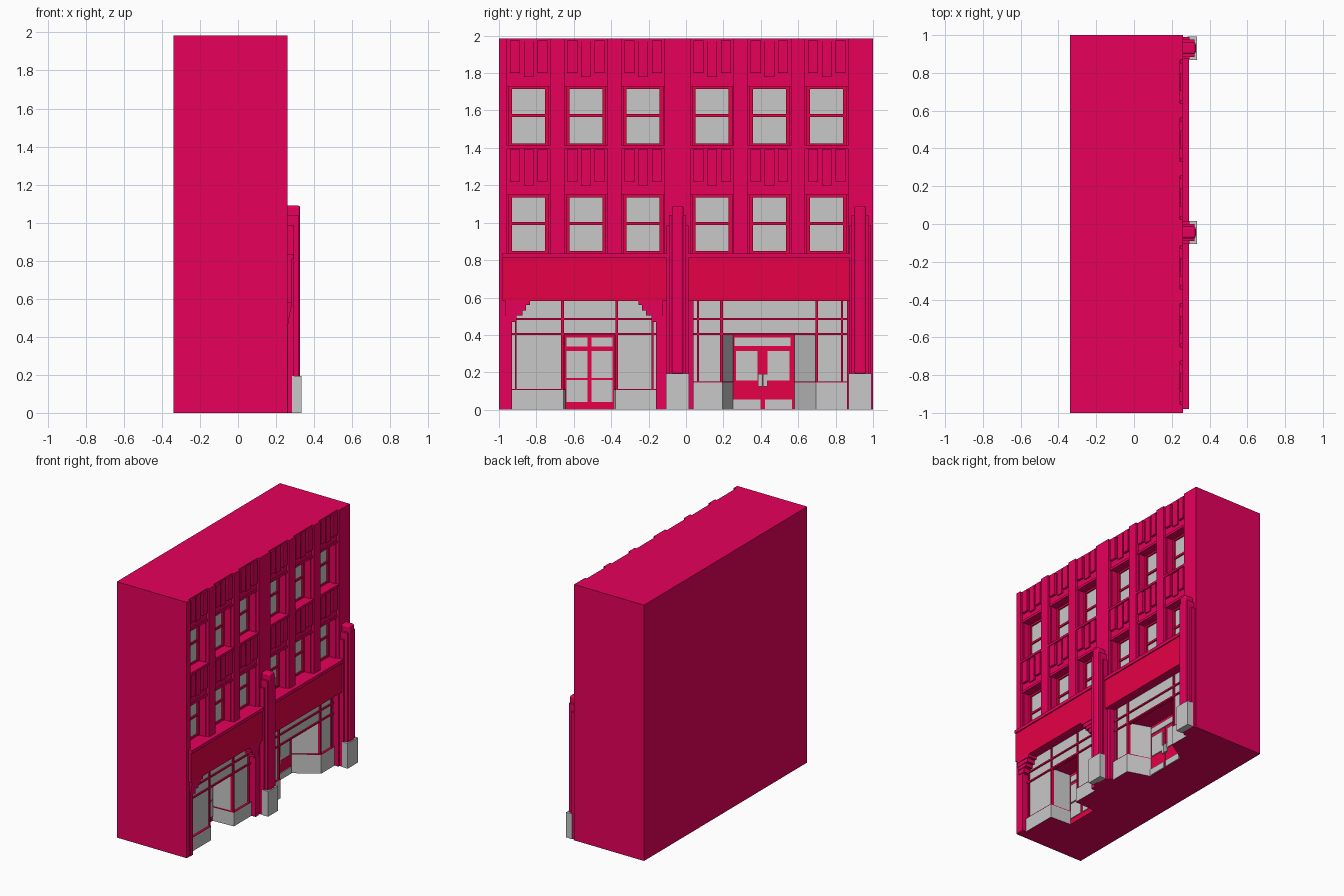
import bpy, bmesh

cube = bpy.data.objects.get("Cube")
if cube:
    bpy.data.objects.remove(cube, do_unlink=True)


def material(name, rgb):
    m = bpy.data.materials.new(name)
    m.use_nodes = True
    m.diffuse_color = (*rgb, 1)
    m.node_tree.nodes["Principled BSDF"].inputs["Base Color"].default_value = (*rgb, 1)
    return m


WALL = material("crimson_wall", (0.8, 0, 0.105))
RED = material("red_trim", (0.8, 0, 0.063))
GREY = material("grey_glass_and_stone", (0.58, 0.58, 0.58))


def prism(name, plan, z0, z1, mat, under=None):
    """Upright prism over a plan polygon; the underside may differ in colour."""
    bm = bmesh.new()
    base = bm.faces.new([bm.verts.new((x, y, z0)) for x, y in plan])
    top = bmesh.ops.extrude_face_region(bm, geom=[base], use_keep_orig=True)["geom"]
    for v in top:
        if isinstance(v, bmesh.types.BMVert):
            v.co.z = z1
    bmesh.ops.recalc_face_normals(bm, faces=bm.faces)
    mesh = bpy.data.meshes.new(name)
    mesh.materials.append(mat)
    if under:
        mesh.materials.append(under)
        for f in bm.faces:
            f.material_index = int(f.normal.z < -0.5)
    bm.to_mesh(mesh)
    bm.free()
    obj = bpy.data.objects.new(name, mesh)
    bpy.context.collection.objects.link(obj)
    return obj


def box(name, x, y, z, mat):
    plan = [(x[0], y[0]), (x[1], y[0]), (x[1], y[1]), (x[0], y[1])]
    return prism(name, plan, z[0], z[1], mat)


FRONT = 0.26   # pier face
CORE = 0.165   # wall behind the upper windows
SHOP = 0.2     # wall behind the shop glazing
DOOR = 0.04    # back of the entrance recesses
TOP = 1.985

# Main mass, with the shop fronts hollowed out below the upper wall
box("building_body", (-0.34, DOOR), (-1, 1), (0, TOP), WALL)
box("upper_wall", (DOOR, CORE), (-1, 1), (0.41, TOP), WALL)

# Street-level piers and the header behind the sign bands
for y in ((-1, -0.935), (-0.155, 0.04), (0.86, 1)):
    box("street_pier", (DOOR, FRONT), y, (0, 0.585), WALL)
box("header_wall", (CORE, FRONT), (-1, 1), (0.58, 0.835), WALL)

# Window bays
bays = [block + step * 0.306 for block in (-0.535, 0.446) for step in (-1, 0, 1)]
HALF = 0.115

# Upper piers fill the gaps between bays
edges = [-1] + [b + s * HALF for b in bays for s in (-1, 1)] + [1]
for y0, y1 in zip(edges[::2], edges[1::2]):
    box("upper_pier", (CORE, FRONT), (y0, y1), (0.835, TOP), WALL)


def window(y, z0, z1):
    zs = (z0, z1)
    box("window_glass", (CORE, CORE + 0.006), (y - 0.1, y + 0.1), zs, GREY)
    for s in (-1, 1):
        a, b, c = y + s * 0.088, y + s * 0.105, y + s * HALF
        box("window_stile", (CORE, CORE + 0.02), sorted((a, b)), zs, RED)
        box("window_jamb", (CORE, 0.235), sorted((b, c)), zs, WALL)
    for z in (z0 + 0.006, (z0 + z1) / 2, z1 - 0.012):
        box("window_rail", (CORE, CORE + 0.016), (y - 0.09, y + 0.09), (z - 0.008, z + 0.008), RED)
    box("window_lintel", (CORE, 0.245), (y - HALF, y + HALF), (z1 - 0.006, z1 + 0.012), WALL)


def spandrel(y, z0, z1):
    box("spandrel_panel", (CORE, 0.238), (y - HALF, y + HALF), (z0, z1), WALL)
    for s in (-1, 1):
        c = y + s * 0.073
        box("side_fin", (0.23, 0.256), (c - 0.027, c + 0.027), (z0 + 0.055, z1 - 0.01), WALL)
    box("middle_fin", (0.23, 0.248), (y - 0.026, y + 0.026), (z0 + 0.035, z1 - 0.01), WALL)


for y in bays:
    window(y, 0.835, 1.155)
    spandrel(y, 1.165, 1.4)
    box("window_sill", (CORE, 0.257), (y - HALF, y + HALF), (1.395, 1.412), WALL)
    window(y, 1.41, 1.735)
    spandrel(y, 1.745, TOP)
    box("cornice_strip", (CORE, 0.244), (y - HALF, y + HALF), (TOP - 0.015, TOP), WALL)

# Sign bands: painted face plate on a wall-coloured box, with a ledge above
for y in ((-0.98, -0.095), (0.005, 0.877)):
    box("sign_band", (FRONT, 0.28), y, (0.58, 0.81), WALL)
    box("sign_face", (0.28, 0.283), y, (0.58, 0.81), RED)
    box("sign_ledge", (FRONT, 0.292), y, (0.81, 0.835), WALL)

# Stepped pilasters with stone bases and rounded heads
for y in (-0.045, 0.931):
    box("pilaster_base", (0.283, 0.333), (y - 0.062, y + 0.062), (0, 0.195), GREY)
    box("pilaster_shoulder", (0.25, 0.295), (y - 0.058, y + 0.058), (0, 0.985), WALL)
    box("pilaster_shaft", (0.25, 0.319), (y - 0.046, y + 0.046), (0.19, 1.04), WALL)
    core = box("pilaster_core", (0.25, 0.327), (y - 0.031, y + 0.031), (0.19, 1.09), WALL)
    bevel = core.modifiers.new("rounded_head", "BEVEL")
    bevel.width = 0.012
    bevel.segments = 3

# Jambs and stepped corbels around the left shop front
for wall, s in ((-0.965, 1), (-0.125, -1)):
    for i, (reach, z) in enumerate(((0.035, 0), (0.06, 0.47), (0.09, 0.505), (0.11, 0.53), (0.13, 0.56))):
        box("corbel_step", (SHOP, 0.263 + i * 0.005), sorted((wall, wall + s * reach)), (z, 0.585), WALL)


def shop_front(y0, y1, posts, door, sill):
    """Transom lights, two display windows and a recessed entrance wall."""
    glass, frame = 0.212, 0.222
    box("transom_wall", (DOOR, SHOP), (y0, y1), (0.41, 0.585), WALL)
    box("transom_glass", (SHOP, glass), (y0, y1), (0.41, 0.585), GREY)
    for z in (0.405, 0.485):
        box("transom_bar", (SHOP - 0.005, frame), (y0, y1), (z - 0.006, z + 0.006), RED)
    for y in posts:
        box("mullion", (SHOP, frame), (y - 0.007, y + 0.007), (sill, 0.585), RED)
    # Display windows splay from the front posts back to the doors
    for outer, post, inner in ((y0, posts[0], door[0]), (y1, posts[1], door[1])):
        s = 1 if outer < post else -1
        plan = [(DOOR, outer), (glass, outer), (glass, post), (DOOR, inner)]
        prism("display_window", plan, sill, 0.41, GREY)
        plan = [(DOOR, outer), (0.228, outer), (0.228, post + s * 0.006), (DOOR, inner + s * 0.006)]
        prism("bulkhead", plan, 0, sill - 0.005, GREY, WALL)
        prism("bulkhead_cap", plan, sill - 0.005, sill, RED)
        stile = sorted((outer + s * 0.02, outer + s * 0.03))
        box("display_stile", (SHOP, frame), stile, (sill, 0.585), RED)
    box("entrance_wall", (DOOR, DOOR + 0.012), door, (0, 0.41), RED)


def pane(name, y, z):
    box(name, (DOOR + 0.01, DOOR + 0.02), y, z, GREY)


shop_front(-0.935, -0.155, (-0.66, -0.37), (-0.65, -0.38), 0.11)
shop_front(0.04, 0.86, (0.19, 0.7), (0.25, 0.58), 0.15)

# Left entrance: tall glazed double doors
for s in (-1, 1):
    c = -0.515 + s * 0.067
    pane("door_glass", (c - 0.056, c + 0.056), (0.04, 0.16))
    pane("door_glass", (c - 0.056, c + 0.056), (0.17, 0.313))
    pane("door_transom", (c - 0.056, c + 0.056), (0.337, 0.386))

# Right entrance: half-glazed double doors with kick plates and pulls
pane("door_transom", (0.26, 0.56), (0.34, 0.387))
for s in (-1, 1):
    c = 0.41 + s * 0.085
    pane("door_glass", (c - 0.058, c + 0.058), (0.155, 0.313))
    pane("kick_plate", (c - 0.073, c + 0.073), (0.005, 0.055))
    c = 0.41 + s * 0.014
    box("door_pull", (DOOR + 0.01, DOOR + 0.025), (c - 0.012, c + 0.012), (0.125, 0.19), GREY)
box("door_seam", (DOOR + 0.01, DOOR + 0.016), (0.407, 0.413), (0, 0.33), WALL)
